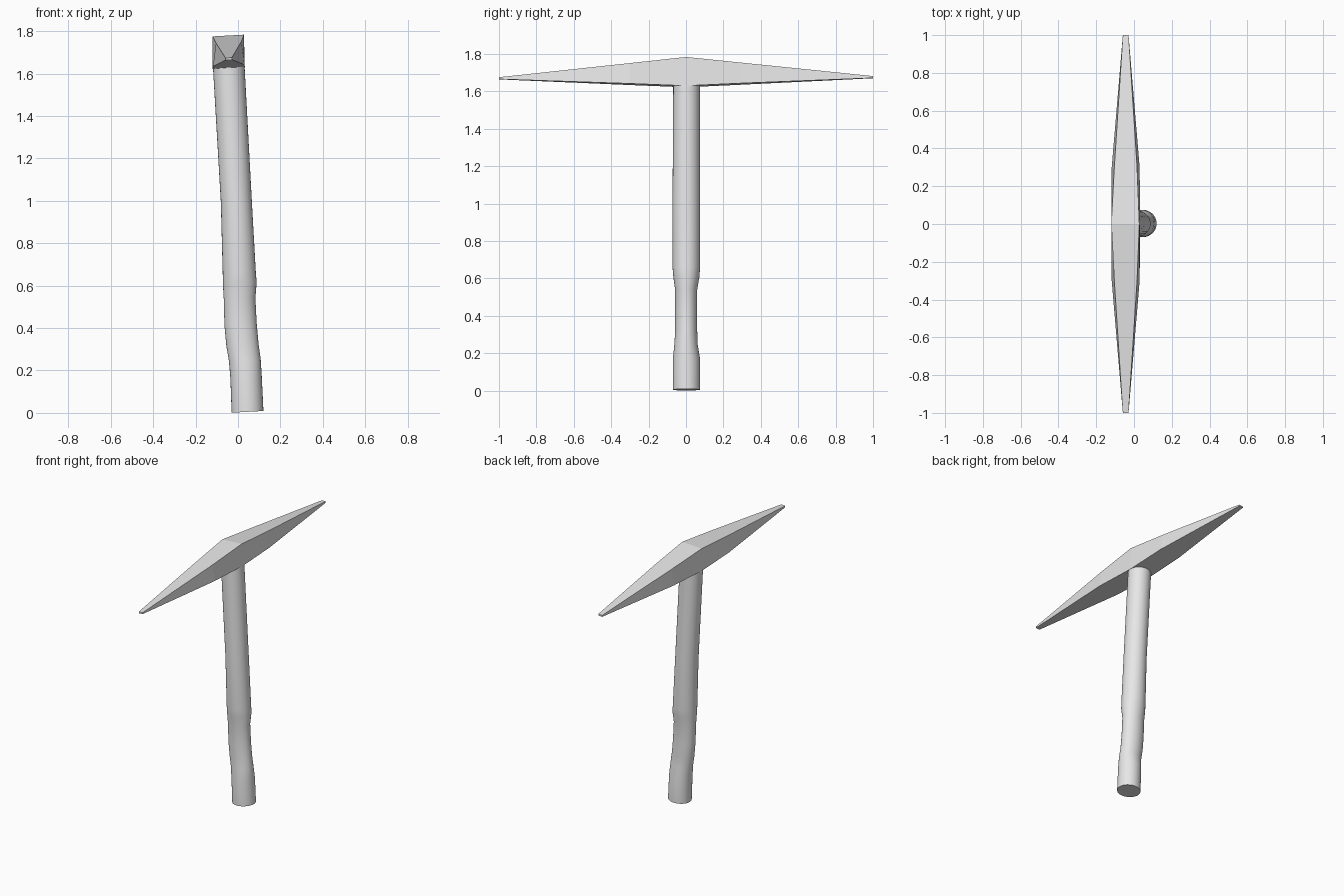
import bpy, bmesh, math

TILT = 0.055  # sideways lean of the whole tool

cube = bpy.data.objects.get("Cube")
if cube:
    bpy.data.objects.remove(cube, do_unlink=True)

grey = bpy.data.materials.new("light grey")
grey.use_nodes = True
grey.diffuse_color = (0.8, 0.8, 0.8, 1)
grey.node_tree.nodes["Principled BSDF"].inputs["Base Color"].default_value = (0.8, 0.8, 0.8, 1)


def loft(name, rings):
    """Skin a list of equal-length point loops and cap both ends."""
    bm = bmesh.new()
    loops = [[bm.verts.new(p) for p in ring] for ring in rings]
    n = len(loops[0])
    for a, b in zip(loops, loops[1:]):
        for i in range(n):
            j = (i + 1) % n
            bm.faces.new((a[i], a[j], b[j], b[i]))
    bm.faces.new(loops[0])
    bm.faces.new(loops[-1])
    bmesh.ops.recalc_face_normals(bm, faces=bm.faces)
    mesh = bpy.data.meshes.new(name)
    bm.to_mesh(mesh)
    bm.free()
    mesh.materials.append(grey)
    obj = bpy.data.objects.new(name, mesh)
    bpy.context.collection.objects.link(obj)
    return obj


def handle_ring(z, x0, x1, y0, y1, sides=32):
    cx, cy = (x0 + x1) / 2, (y0 + y1) / 2
    rx, ry = (x1 - x0) / 2, (y1 - y0) / 2
    ring = []
    for i in range(sides):
        a = math.tau * i / sides
        dx = rx * math.cos(a)
        ring.append((cx + dx, cy + ry * math.sin(a), z + TILT * dx))
    return ring


# Handle: leaning shaft with a narrowed grip
sections = [
    (0.005, -0.03, 0.12, -0.07, 0.075),
    (0.17, -0.036, 0.112, -0.07, 0.075),
    (0.25, -0.043, 0.107, -0.062, 0.062),
    (0.32, -0.055, 0.097, -0.058, 0.06),
    (0.42, -0.064, 0.088, -0.058, 0.06),
    (0.54, -0.067, 0.082, -0.058, 0.06),
    (0.61, -0.071, 0.088, -0.068, 0.072),
    (0.66, -0.072, 0.084, -0.072, 0.075),
    (1.0, -0.081, 0.065, -0.072, 0.075),
    (1.65, -0.119, 0.03, -0.068, 0.074),
]
handle = loft("handle", [handle_ring(*s) for s in sections])


# Head: four-sided bar tapering to a small blunt tip at each end
def head_ring(y, bottom, top, x_bottom, x_top, z0, z1):
    cx = -0.044
    pts = [(cx - x_bottom, z0), (cx + x_bottom, z0), (cx + x_top, z1), (cx - x_top, z1)]
    return [(x + bottom if z == z0 else x + top, y, z + TILT * (x - cx)) for x, z in pts]


head = loft("head", [
    head_ring(-1.0, 0, 0, 0.015, 0.015, 1.665, 1.675),
    head_ring(-0.3, 0, 0, 0.074, 0.06, 1.638, 1.748),
    head_ring(0.0, 0, -0.002, 0.076, 0.074, 1.626, 1.78),
    head_ring(0.3, 0, 0, 0.074, 0.06, 1.64, 1.75),
    head_ring(1.0, 0, 0, 0.015, 0.015, 1.671, 1.681),
])

# Smooth shaft, crisp edges
bpy.ops.object.select_all(action="DESELECT")
handle.select_set(True)
bpy.context.view_layer.objects.active = handle
bpy.ops.object.shade_smooth_by_angle(angle=math.radians(40))
